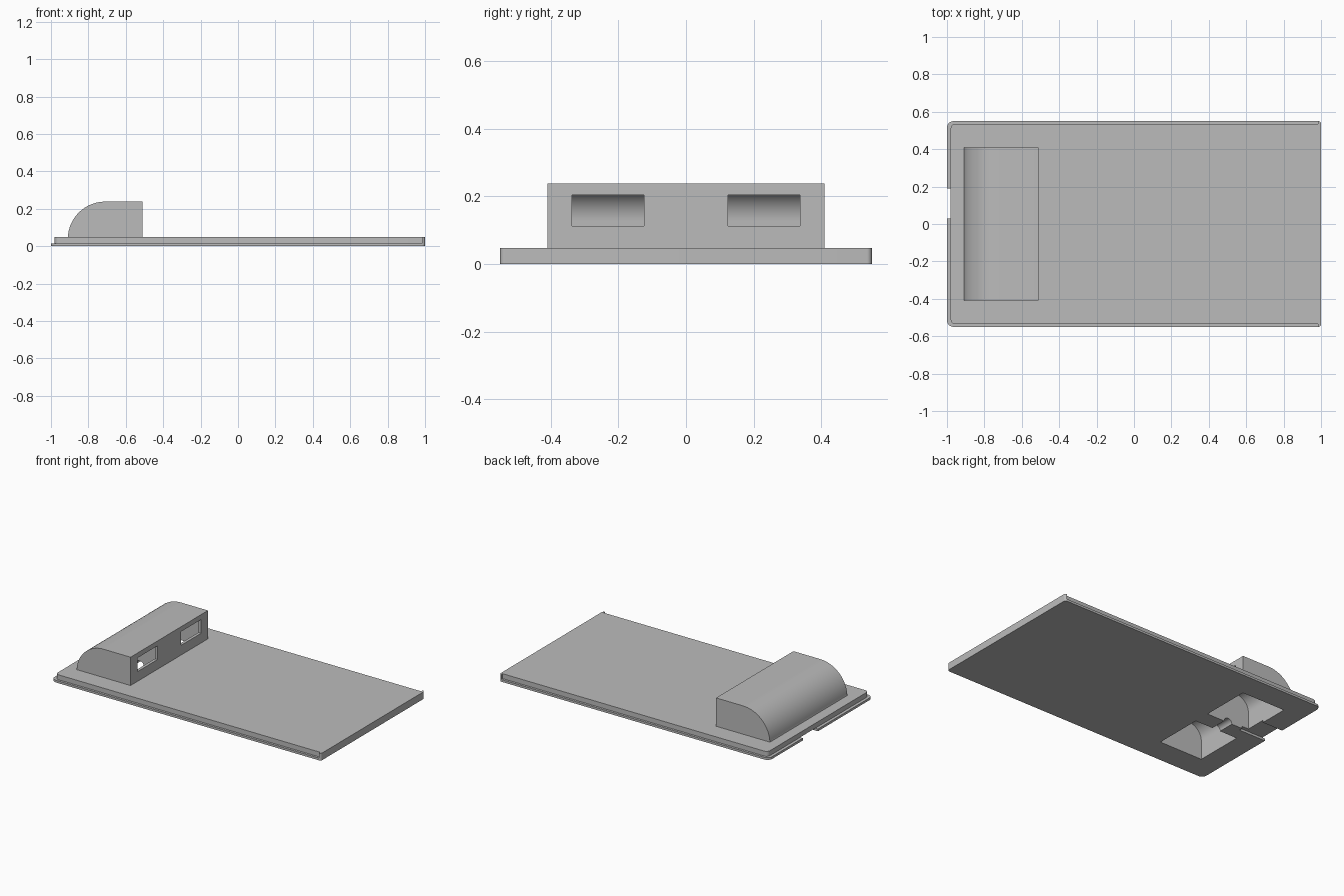
import bpy, bmesh, math
from mathutils import Vector

if "Cube" in bpy.data.objects:
    bpy.data.objects.remove(bpy.data.objects["Cube"], do_unlink=True)

grey = bpy.data.materials.new("matte grey")
grey.use_nodes = True
grey.diffuse_color = (0.5, 0.5, 0.5, 1)
grey.node_tree.nodes["Principled BSDF"].inputs["Base Color"].default_value = (0.5, 0.5, 0.5, 1)


def extrude(name, points, direction):
    """Solid made by sweeping a closed outline along a direction."""
    bm = bmesh.new()
    face = bm.faces.new([bm.verts.new(p) for p in points])
    moved = bmesh.ops.extrude_face_region(bm, geom=[face])["geom"]
    bmesh.ops.translate(bm, vec=Vector(direction),
                        verts=[v for v in moved if isinstance(v, bmesh.types.BMVert)])
    bmesh.ops.recalc_face_normals(bm, faces=bm.faces)
    mesh = bpy.data.meshes.new(name)
    bm.to_mesh(mesh)
    bm.free()
    mesh.materials.append(grey)
    obj = bpy.data.objects.new(name, mesh)
    bpy.context.collection.objects.link(obj)
    return obj


def arc(cx, cy, r, start, end, steps=8):
    angles = [math.radians(start + (end - start) * i / steps) for i in range(steps + 1)]
    return [(cx + r * math.cos(a), cy + r * math.sin(a)) for a in angles]


def slab(name, x0, x1, half, z0, z1, left=0, right=0):
    """Flat plate with separate corner radii at its two ends."""
    outline = []
    for x, y, r, a in ((x1, half, right, 0), (x0, half, left, 90),
                       (x0, -half, left, 180), (x1, -half, right, 270)):
        sx, sy = (1 if x == x1 else -1), (1 if y > 0 else -1)
        outline += arc(x - sx * r, y - sy * r, r, a, a + 90) if r else [(x, y)]
    return extrude(name, [(x, y, z0) for x, y in outline], (0, 0, z1 - z0))


def box(name, x0, x1, y0, y1, z0, z1):
    return extrude(name, [(x0, y0, z0), (x1, y0, z0), (x1, y1, z0), (x0, y1, z0)],
                   (0, 0, z1 - z0))


def side_profile(name, outline, y0, y1):
    return extrude(name, [(x, y0, z) for x, z in outline], (0, y1 - y0, 0))


# Stepped plate with a full-height wall at one end
flange = slab("flange", -1, 0.985, 0.55, 0, 0.015, left=0.035)
deck = slab("deck", -0.98, 0.985, 0.535, 0.015, 0.048, left=0.025)
end_wall = slab("end_wall", 0.985, 1, 0.55, 0, 0.048, right=0.0149)

# Raised housing with a rounded back
outline = [(-0.51, 0.048), (-0.51, 0.238)] + arc(-0.71, 0.038, 0.2, 90, 177, 24)
outline.append((-0.91, 0.048))
housing = side_profile("housing", outline, -0.41, 0.41)

# Hollow pockets and windows, mirrored either side of the middle rib
cutters = []
inner = [(-0.53, -0.05), (-0.53, 0.22)] + arc(-0.757, 0.127, 0.093, 90, 180, 16)
inner.append((-0.85, -0.05))
for side, y0, y1, w0, w1 in (("left", 0.055, 0.385, 0.125, 0.337),
                             ("right", -0.385, -0.055, -0.337, -0.125)):
    cutters.append(side_profile(side + "_pocket_cutter", inner, y0, y1))
    cutters.append(box(side + "_window_cutter", -0.6, -0.45, w0, w1, 0.113, 0.205))

# Cable passage through the rib and shallow recess to the edge
cutters.append(side_profile("passage_cutter", arc(-0.69, 0, 0.03, 0, 337.5, 15), -0.1, 0.1))
cutters.append(box("recess_cutter", -1.1, -0.8, 0.03, 0.19, -0.05, 0.0152))

for obj, tools in ((flange, cutters), (deck, cutters), (housing, cutters), (end_wall, [])):
    bpy.ops.object.select_all(action="DESELECT")
    bpy.context.view_layer.objects.active = obj
    obj.select_set(True)
    for tool in tools:
        mod = obj.modifiers.new(tool.name, "BOOLEAN")
        mod.operation = "DIFFERENCE"
        mod.solver = "EXACT"
        mod.object = tool
        bpy.ops.object.modifier_apply(modifier=mod.name)
    bpy.ops.object.shade_smooth_by_angle(angle=math.radians(30))

for tool in cutters:
    bpy.data.objects.remove(tool, do_unlink=True)
